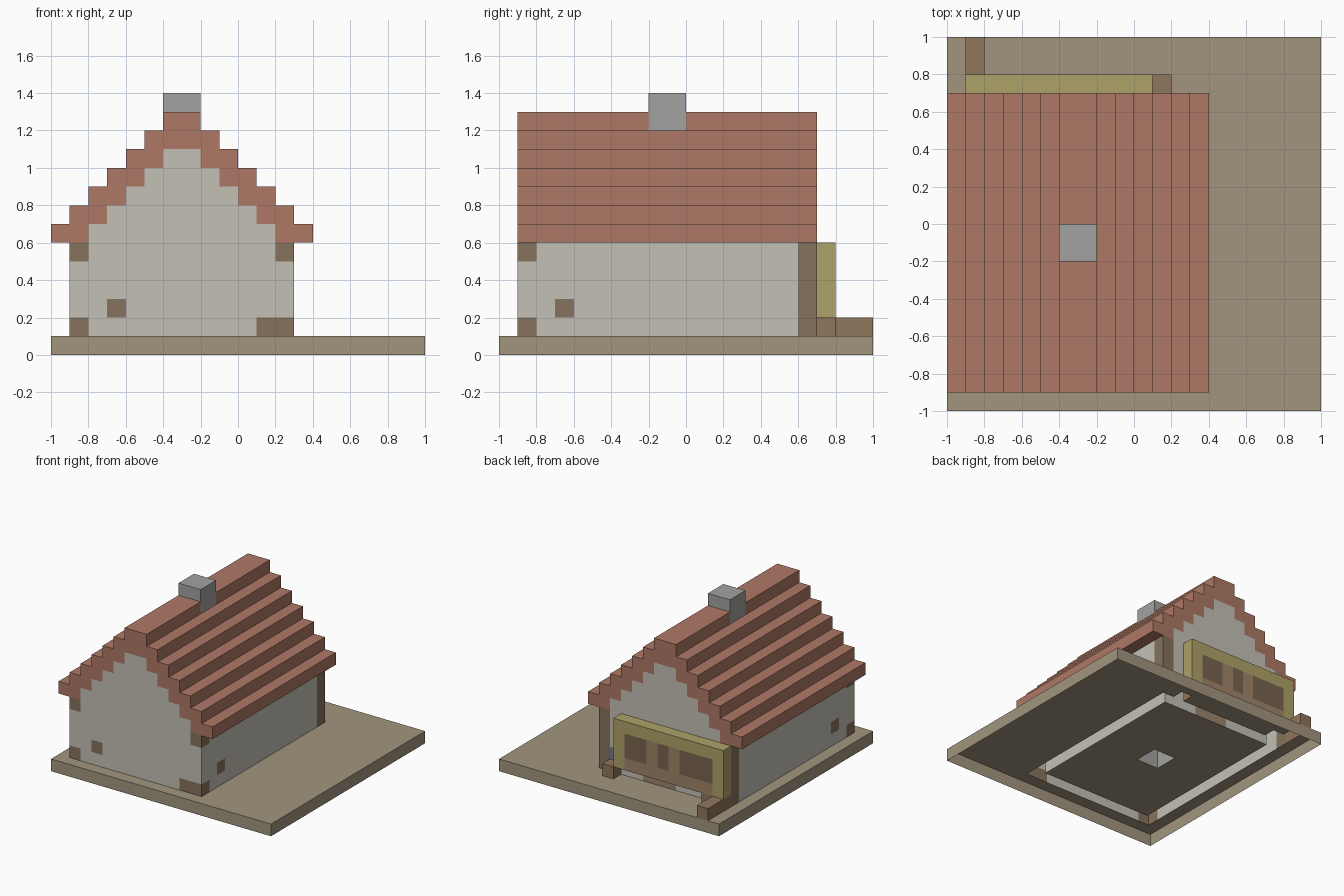
import bpy, bmesh

if "Cube" in bpy.data.objects:
    bpy.data.objects.remove(bpy.data.objects["Cube"])

S = 0.1          # block size
cells = {}       # (i, j, k) -> part name; later parts overwrite earlier ones


def fill(part, x, y, z):
    """Fill a box of blocks; ranges are given in model units."""
    r = [range(round((a + o) / S), round((b + o) / S))
         for (a, b), o in ((x, 1), (y, 1), (z, 0))]
    for i in r[0]:
        for j in r[1]:
            for k in r[2]:
                cells[i, j, k] = part


# ground slab
fill("ground", (-1, 1), (-1, 1), (0, .1))

# side walls, one block thick
for x in (-.9, .2):
    fill("walls", (x, x + S), (-.9, .7), (.1, .6))

# stepped gable walls and roof, column by column mirrored about the ridge
for n in range(7):
    under = .6 if n == 0 else .5 + n * S
    top = .7 + n * S
    for x in (-1 + n * S, .3 - n * S):
        if n:
            for y in (-.9, .6):
                fill("walls", (x, x + S), (y, y + S), (.1, under))
        fill("roof", (x, x + S), (-.9, .7), (under if n != 1 else .6, top))

# chimney shaft from the floor through the ridge
fill("chimney", (-.4, -.2), (-.2, 0), (.1, 1.4))

# back corner posts
for x in (-.9, .2):
    fill("timber", (x, x + S), (.6, .7), (.1, .6))
    # front corner blocks and bare patches in the side walls
    for z in (.1, .5):
        fill("timber", (x, x + S), (-.9, -.8), (z, z + S))
    fill("timber", (x, x + S), (-.7, -.6), (.2, .3))
fill("timber", (.1, .2), (-.9, -.8), (.1, .2))
fill("timber", (-.7, -.6), (-.9, -.8), (.2, .3))

# back door and small blue pane
fill("door", (-.4, -.1), (.6, .7), (.1, .5))
fill("pane", (.1, .2), (.6, .7), (.2, .3))

# framed board on the back wall with dark panels
fill("board_frame", (-.9, .1), (.7, .8), (.2, .6))
fill("board", (-.8, 0), (.7, .8), (.2, .5))
for x in ((-.2, 0), (-.4, -.3), (-.8, -.5)):
    fill("board_panels", x, (.7, .8), (.3, .5))

# loose wooden blocks on the ground
fill("logs", (.1, .2), (.7, .8), (.1, .2))
fill("logs", (-.9, -.7), (.7, .8), (.1, .2))
fill("logs", (-.9, -.8), (.8, 1), (.1, .2))

colors = {
    "ground": (.36, .30, .21), "walls": (.55, .53, .46), "roof": (.42, .19, .13),
    "chimney": (.36, .37, .35), "timber": (.24, .17, .11), "door": (.33, .23, .15),
    "pane": (.16, .22, .30), "board_frame": (.42, .36, .14), "board": (.35, .23, .14),
    "board_panels": (.19, .13, .08), "logs": (.28, .18, .11),
}

# outward directions with the corner loop of each block side
SIDES = (
    ((1, 0, 0), ((1, 0, 0), (1, 1, 0), (1, 1, 1), (1, 0, 1))),
    ((-1, 0, 0), ((0, 0, 0), (0, 0, 1), (0, 1, 1), (0, 1, 0))),
    ((0, 1, 0), ((0, 1, 0), (0, 1, 1), (1, 1, 1), (1, 1, 0))),
    ((0, -1, 0), ((0, 0, 0), (1, 0, 0), (1, 0, 1), (0, 0, 1))),
    ((0, 0, 1), ((0, 0, 1), (1, 0, 1), (1, 1, 1), (0, 1, 1))),
    ((0, 0, -1), ((0, 0, 0), (0, 1, 0), (1, 1, 0), (1, 0, 0))),
)

# one mesh per part, exposed block sides only; the slab is open underneath
for part, col in colors.items():
    bm = bmesh.new()
    verts = {}

    def vert(p):
        if p not in verts:
            verts[p] = bm.verts.new((p[0] * S - 1, p[1] * S - 1, p[2] * S))
        return verts[p]

    for c, owner in cells.items():
        if owner != part:
            continue
        for d, loop in SIDES:
            nb = tuple(a + b for a, b in zip(c, d))
            if nb in cells or nb[2] < 0:
                continue
            bm.faces.new([vert(tuple(a + b for a, b in zip(c, q))) for q in loop])
    me = bpy.data.meshes.new(part)
    bm.to_mesh(me)
    bm.free()
    mat = bpy.data.materials.new(part)
    mat.diffuse_color = (*col, 1)
    mat.use_nodes = True
    mat.node_tree.nodes["Principled BSDF"].inputs["Base Color"].default_value = mat.diffuse_color
    me.materials.append(mat)
    bpy.context.collection.objects.link(bpy.data.objects.new(part, me))
